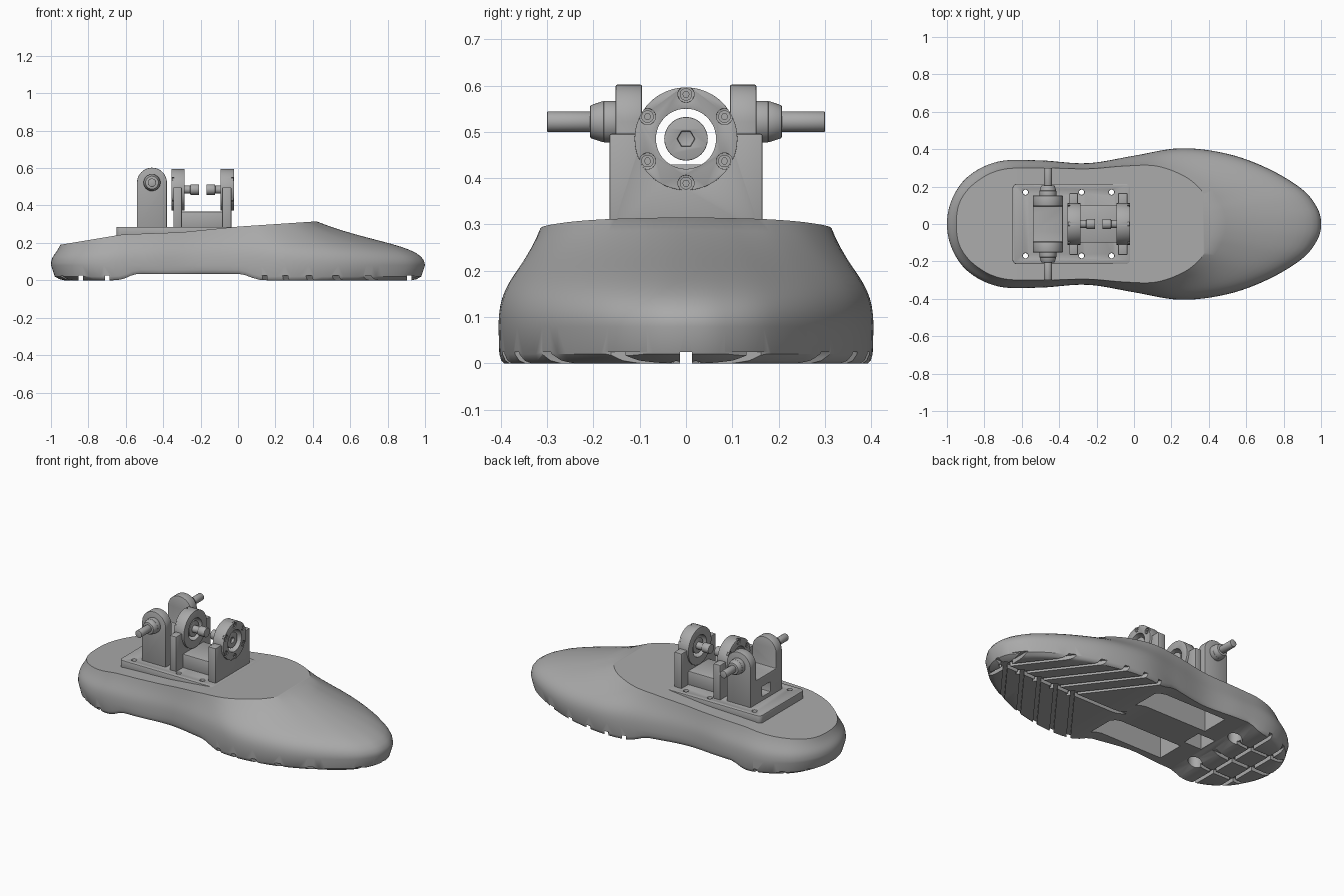
import bpy
import bmesh
from math import pi, atan2, cos, sin, radians
from mathutils import Matrix, Vector

cube = bpy.data.objects.get("Cube")
if cube:
    bpy.data.objects.remove(cube)

GREY = (0.4, 0.4, 0.4, 1)
grey = bpy.data.materials.new("plain grey")
grey.use_nodes = True
grey.diffuse_color = GREY
grey.node_tree.nodes["Principled BSDF"].inputs["Base Color"].default_value = GREY


# ---------- helpers ----------
def add_box(bm, x, y, z, turn=0):
    """Box from (min, max) ranges, turned about its own upright axis."""
    mid = Vector([(r[0] + r[1]) / 2 for r in (x, y, z)])
    size = [r[1] - r[0] for r in (x, y, z)]
    m = Matrix.Translation(mid) @ Matrix.Rotation(turn, 4, 'Z') @ Matrix.Diagonal((*size, 1))
    return bmesh.ops.create_cube(bm, size=1, matrix=m)["verts"]


def add_rod(bm, axis, start, end, at, r1, r2=None, sides=40):
    """Cylinder or cone along an axis; at = the other two coordinates."""
    mid = (start + end) / 2
    place = {'X': (mid, *at), 'Y': (at[0], mid, at[1]), 'Z': (*at, mid)}[axis]
    rot = {'X': Matrix.Rotation(pi / 2, 4, 'Y'),
           'Y': Matrix.Rotation(-pi / 2, 4, 'X'), 'Z': Matrix()}[axis]
    bmesh.ops.create_cone(bm, cap_ends=True, segments=sides, radius1=r1,
                          radius2=r1 if r2 is None else r2, depth=abs(end - start),
                          matrix=Matrix.Translation(place) @ rot)


def make(name, bm):
    bmesh.ops.recalc_face_normals(bm, faces=bm.faces)
    mesh = bpy.data.meshes.new(name)
    bm.to_mesh(mesh)
    bm.free()
    ob = bpy.data.objects.new(name, mesh)
    bpy.context.collection.objects.link(ob)
    mesh.materials.append(grey)
    return ob


def finish(ob, cutter_bm=None, bevel=0):
    """Cut, bevel, bake the modifiers, then shade smooth with sharp edges."""
    cutter = None
    if cutter_bm:
        cutter = make(ob.name + "_cutter", cutter_bm)
        cutter.hide_render = True
        mod = ob.modifiers.new("cut", 'BOOLEAN')
        mod.operation, mod.object = 'DIFFERENCE', cutter
        mod.solver, mod.use_self = 'EXACT', True
    if bevel:
        mod = ob.modifiers.new("bevel", 'BEVEL')
        mod.width, mod.segments, mod.angle_limit = bevel, 2, radians(50)
    if ob.modifiers:
        graph = bpy.context.evaluated_depsgraph_get()
        baked = bpy.data.meshes.new_from_object(ob.evaluated_get(graph))
        ob.modifiers.clear()
        ob.data = baked
    if cutter:
        bpy.data.objects.remove(cutter)
    bpy.ops.object.select_all(action='DESELECT')
    ob.select_set(True)
    bpy.context.view_layer.objects.active = ob
    bpy.ops.object.shade_smooth_by_angle(angle=radians(32))
    return ob


def lerp_table(table, x):
    for (a, za), (b, zb) in zip(table, table[1:]):
        if x <= b:
            return za + (zb - za) * max(0, x - a) / (b - a)
    return table[-1][1]


def loop_from_half(half, steps=6):
    """Smooth closed plan curve through half an outline, mirrored in y."""
    p = [Vector(q) for q in half]
    p = [Vector((p[1].x, -p[1].y))] + p + [Vector((p[-2].x, -p[-2].y))]
    out = []
    for a, b, c, d in zip(p, p[1:], p[2:], p[3:]):
        for k in range(steps):
            t = k / steps
            out.append(0.5 * (2 * b + (c - a) * t + (2 * a - 5 * b + 4 * c - d) * t * t
                              + (3 * b - a - 3 * c + d) * t ** 3))
    out.append(p[-2])
    return out + [Vector((q.x, -q.y)) for q in reversed(out[1:-1])]


# ---------- foot shell ----------
OUTLINE = [(-1, 0), (-.97, .14), (-.88, .26), (-.72, .335), (-.5, .34), (-.25, .325), (0, .365),
           (.25, .405), (.5, .375), (.72, .295), (.9, .185), (.98, .085), (1, 0)]
RIM = [(-.95, 0), (-.93, .12), (-.85, .22), (-.71, .29), (-.5, .3), (-.25, .295), (-.05, .31),
       (.12, .31), (.27, .255), (.36, .18), (.4, .1), (.415, .05), (.42, 0)]
RIM_Z = [(-.95, .19), (-.62, .245), (-.3, .257), (0, .287), (.42, .315)]
SOLE_Z = [(-.65, 0), (-.61, .008), (-.55, .035), (.02, .035), (.09, .008), (.13, 0)]

outline, rim = loop_from_half(OUTLINE), loop_from_half(RIM)
n = len(outline)
spokes = []
for o, r in zip(outline, rim):
    col = []
    for sx, sy, up in ((.93, .97, 0), (.955, .985, .006), (.98, .996, .02)):
        col.append(Vector((o.x * sx, o.y * sy, lerp_table(SOLE_Z, o.x * sx) + up)))
    a = Vector((o.x, o.y, .08))
    d = Vector((r.x, r.y, lerp_table(RIM_Z, r.x)))
    b = a + Vector((0, 0, .47 * (d.z - a.z)))
    c = a.lerp(d, .5)
    for k in range(13):
        t = k / 12
        col.append(a * (1 - t) ** 3 + b * 3 * t * (1 - t) ** 2 + c * 3 * t * t * (1 - t) + d * t ** 3)
    spokes.append(col)

bm = bmesh.new()
grid = [[bm.verts.new(v) for v in col] for col in spokes]
for i in range(n):
    for k in range(len(grid[0]) - 1):
        j = (i + 1) % n
        bm.faces.new((grid[i][k], grid[j][k], grid[j][k + 1], grid[i][k + 1]))
for level in (0, -1):
    for i in range(n // 2):
        ids = dict.fromkeys((i, i + 1, n - i - 1, (n - i) % n))
        bm.faces.new([grid[q][level] for q in ids])
foot = make("foot_shell", bm)

# tread grooves, arch pockets and screw holes
cut = bmesh.new()
DEPTH = (-.02, .025)
add_box(cut, (-1.1, 1.1), (-.0125, .0125), DEPTH)
for s in (-1, 1):
    for k in range(9):
        x = .28 + k * .12
        add_box(cut, (x - .3, x + .3), (s * .21 - .011, s * .21 + .011), DEPTH, atan2(-s * .42, .32))
    add_box(cut, (-1.1, -.5), (s * .16 - .011, s * .16 + .011), DEPTH)
    add_box(cut, (-.42, .08), (s * .19 - .085, s * .19 + .085), (-.02, .2))
    add_rod(cut, 'Z', -.02, .2, (-.58, s * .17), .04, sides=24)
    for x in (-.58, -.28, -.12):
        add_rod(cut, 'Z', .1, .5, (x, s * .17), .014, sides=16)
for x in (-.84, -.7, .915):
    add_box(cut, (x - .012, x + .012), (-.5, .5), DEPTH)
add_box(cut, (-.53, -.41), (-.06, .06), (-.02, .2))
finish(foot, cut)

# ---------- mounting plate ----------
bm = bmesh.new()
add_box(bm, (-.65, -.02), (-.215, .215), (.23, .286))
corners = [e for e in bm.edges if abs(e.verts[0].co.z - e.verts[1].co.z) > .01]
bmesh.ops.bevel(bm, geom=corners, offset=.025, segments=5, affect='EDGES', profile=.5)
plate = make("mounting_plate", bm)
cut = bmesh.new()
for s in (-1, 1):
    for x in (-.58, -.28, -.12):
        add_rod(cut, 'Z', .1, .5, (x, s * .17), .014, sides=16)
finish(plate, cut, bevel=.005)

# ---------- rear clevis: round-topped block with a saddle ----------
bm = bmesh.new()
ARC = 24
prof = [(-.54, .28), (-.38, .28)]
prof += [(-.46 + .08 * cos(pi * k / ARC), .522 + .08 * sin(pi * k / ARC)) for k in range(ARC + 1)]
face = bm.faces.new([bm.verts.new((x, -.152, z)) for x, z in prof])
side = bmesh.ops.extrude_face_region(bm, geom=[face])["geom"]
bmesh.ops.translate(bm, vec=(0, .304, 0), verts=[v for v in side if isinstance(v, bmesh.types.BMVert)])
clevis = make("rear_clevis", bm)
cut = bmesh.new()
add_box(cut, (-.6, -.3), (-.095, .095), (.43, .7))
add_box(cut, (-.6, -.3), (-.04, .04), (.31, .37))
finish(clevis, cut, bevel=.004)

for s, label in ((-1, "front"), (1, "back")):
    bm = bmesh.new()
    at = (-.46, .522)
    add_rod(bm, 'Y', s * .14, s * .178, at, .045)
    add_rod(bm, 'Y', min(s * .178, s * .207), max(s * .178, s * .207), at,
            .045 if s > 0 else .035, .035 if s > 0 else .045)
    add_rod(bm, 'Y', s * .2, s * .3, at, .022)
    finish(make(label + "_side_pin", bm), bevel=.002)

# ---------- front bracket ----------
HUB = (0, .485)
bm = bmesh.new()
add_box(bm, (-.32, -.06), (-.1, .1), (.28, .368))
finish(make("bracket_floor", bm), bevel=.006)

for label, wall, ring, s in (("inner", (-.345, -.3), (-.355, -.287), -1),
                             ("outer", (-.085, -.035), (-.093, -.022), 1)):
    bm = bmesh.new()
    add_box(bm, wall, (-.165, .165), (.28, .496))
    cut = bmesh.new()
    add_rod(cut, 'X', wall[0] - .1, wall[1] + .1, HUB, .09)
    finish(make(label + "_bracket_wall", bm), cut, bevel=.004)

    # bolted ring
    bm = bmesh.new()
    add_rod(bm, 'X', *ring, HUB, .111, sides=64)
    cut = bmesh.new()
    add_rod(cut, 'X', ring[0] - .1, ring[1] + .1, HUB, .065, sides=48)
    outer = ring[1] if s > 0 else ring[0]
    heads, sockets = bmesh.new(), bmesh.new()
    for k in range(6):
        ang = pi / 2 + k * pi / 3
        at = (HUB[0] + .096 * cos(ang), HUB[1] + .096 * sin(ang))
        add_rod(cut, 'X', outer - .012, outer + .012, at, .0175, sides=24)
        add_rod(heads, 'X', outer - s * .014, outer - s * .002, at, .0135, sides=20)
        add_rod(sockets, 'X', outer - .008, outer + .008, at, .007, sides=6)
    finish(make(label + "_ring", bm), cut, bevel=.003)
    finish(make(label + "_ring_screws", heads), sockets)

    # centre pin pointing inwards
    bm = bmesh.new()
    add_rod(bm, 'X', outer - s * .015, outer - s * .06, HUB, .047, sides=48)
    add_rod(bm, 'X', outer - s * .05, outer - s * .11, HUB, .021)
    add_rod(bm, 'X', outer - s * .1, outer - s * .147, HUB, .028)
    cut = bmesh.new()
    add_rod(cut, 'X', outer - s * .03, outer, HUB, .019, sides=6)
    finish(make(label + "_centre_pin", bm), cut, bevel=.002)
